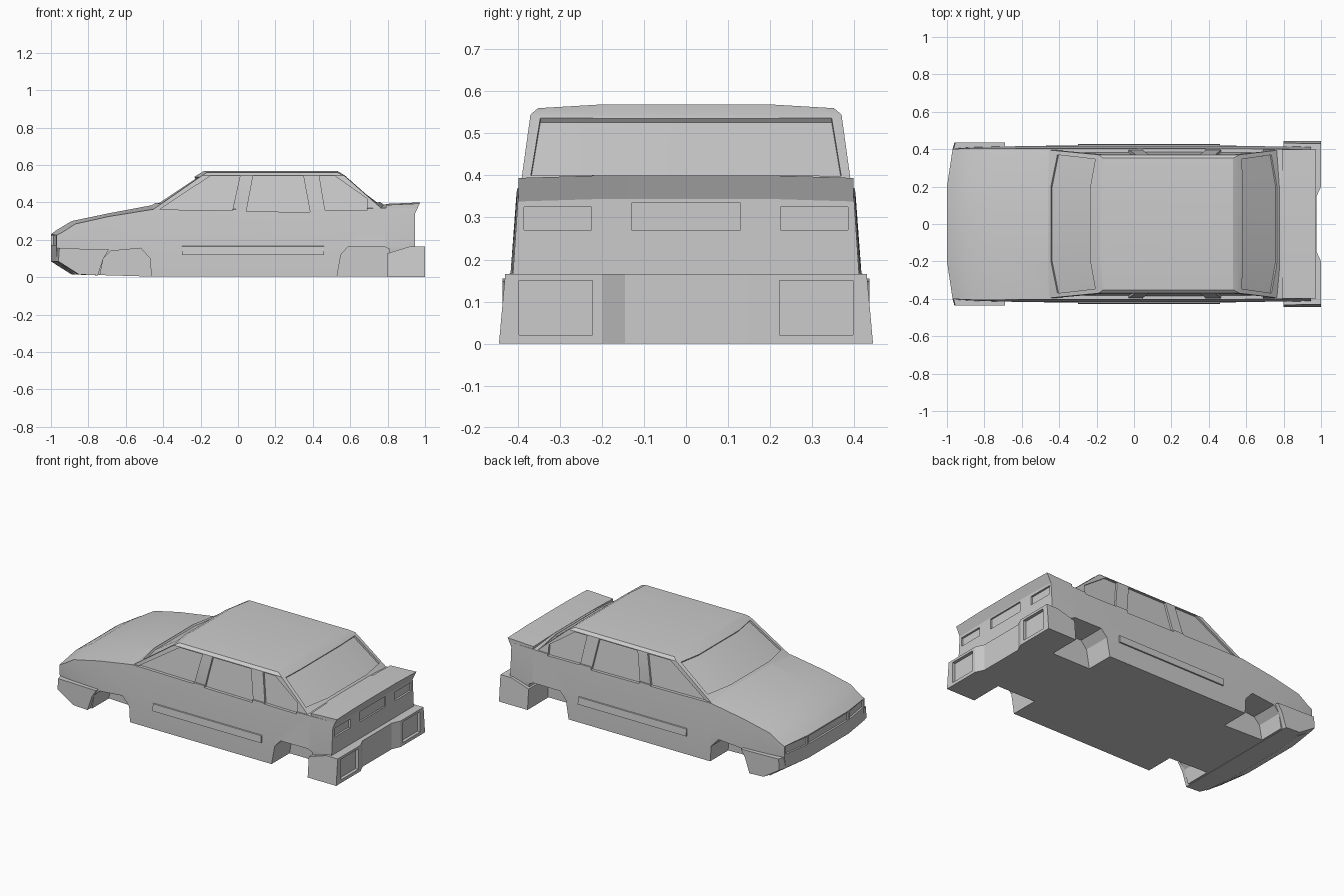
import bpy, bmesh, math
from mathutils import Vector

if "Cube" in bpy.data.objects:
    bpy.data.objects.remove(bpy.data.objects["Cube"])

paint = bpy.data.materials.new("grey_paint")
paint.diffuse_color = (0.6, 0.6, 0.6, 1)
paint.use_nodes = True
paint.node_tree.nodes["Principled BSDF"].inputs["Base Color"].default_value = paint.diffuse_color


def loft(name, rings, caps=None):
    """Closed solid through equal-length rings of 3D points."""
    bm = bmesh.new()
    rows = [[bm.verts.new(p) for p in r] for r in rings]
    n = len(rows[0])
    for a, b in zip(rows, rows[1:]):
        for i in range(n):
            j = (i + 1) % n
            bm.faces.new((a[i], a[j], b[j], b[i]))
    if caps is None:
        caps = [range(n)] if n % 2 else [(i, i + 1, n - 2 - i, n - 1 - i) for i in range(n // 2 - 1)]
    for row in (rows[0], rows[-1]):
        for c in caps:
            bm.faces.new([row[i] for i in c])
    bmesh.ops.recalc_face_normals(bm, faces=bm.faces)
    me = bpy.data.meshes.new(name)
    bm.to_mesh(me)
    bm.free()
    me.materials.append(paint)
    ob = bpy.data.objects.new(name, me)
    bpy.context.collection.objects.link(ob)
    return ob


def prism(name, pts, vec):
    pts = [Vector(p) for p in pts]
    return loft(name, [pts, [p + Vector(vec) for p in pts]])


def box(name, x0, x1, y0, y1, z0, z1):
    return prism(name, [(x0, y0, z0), (x1, y0, z0), (x1, y1, z0), (x0, y1, z0)], (0, 0, z1 - z0))


def boolean(target, other, op='DIFFERENCE'):
    """Apply a boolean and remove the helper."""
    m = target.modifiers.new("bool", 'BOOLEAN')
    m.operation, m.solver, m.object = op, 'EXACT', other
    deps = bpy.context.evaluated_depsgraph_get()
    me = bpy.data.meshes.new_from_object(target.evaluated_get(deps))
    target.modifiers.clear()
    target.data = me
    bpy.data.objects.remove(other)


def lerp(a, b, t):
    return a + (b - a) * t


# Lower body: x, bottom z, bottom half width, mid width, shoulder width, shoulder z, top z, corner sweep
sections = [
    (-1.00, .090, .39, .40, .400, .225, .230, .03),
    (-0.97, .065, .39, .405, .402, .240, .252, .03),
    (-0.89, .015, .40, .41, .405, .285, .300, .02),
    (-0.69, .010, .41, .415, .405, .325, .342, 0),
    (-0.46, .003, .42, .418, .403, .362, .385, 0),
    (0.53, .003, .42, .418, .402, .365, .385, 0),
    (0.79, .003, .41, .415, .401, .370, .390, 0),
    (0.945, .010, .40, .412, .398, .370, .385, 0),
]
rings = []
for x, zb, wb, wm, ws, zs, zt, bow in sections:
    half = [(.2, zb), (wb, zb), (wm, .16), (ws, zs), (.2, zt)]
    ring = [(-wb, zb), (-.2, zb)] + half + [(-.2, zt), (-ws, zs), (-wm, .16)]
    rings.append([(x + bow * (abs(y) - .2) / .2, y, z) for y, z in ring])
body = loft("car_body", rings, [(1, 2, 6, 7), (2, 3, 4, 5, 6), (0, 1, 7, 8, 9)])

# Cabin: front centre x, front corner x, rear corner x, rear centre x, half width, corner z, centre z
rings = []
for fc, fk, rk, rc, w, zk, zc in [
    (-.565, -.525, .84, .877, .392, .315, .315),
    (-.49, -.45, .77, .81, .395, .365, .365),
    (-.22, -.19, .565, .57, .370, .545, .545),
    (-.18, -.165, .53, .53, .352, .560, .569),
]:
    rings.append([(fc, -.2, zc), (fc, .2, zc), (fk, w, zk), (rk, w, zk),
                  (rc, .2, zc), (rc, -.2, zc), (rk, -w, zk), (fk, -w, zk)])
cabin = loft("cabin", rings, [(0, 1, 4, 5), (1, 2, 3, 4), (0, 5, 6, 7)])
boolean(body, cabin, 'UNION')

# Side windows, wheel wells, headlights and tail lights on both sides
windows = [
    [(-.42, .362), (-.03, .357), (.01, .54), (-.15, .54)],
    [(.045, .352), (.385, .348), (.35, .54), (.08, .54)],
    [(.465, .360), (.69, .357), (.69, .42), (.52, .54), (.435, .54)],
]
wells = [
    [(-.75, -.05), (-.72, .10), (-.68, .14), (-.52, .155), (-.47, .10), (-.46, -.05)],
    [(.52, -.05), (.55, .12), (.59, .165), (.78, .165), (.81, .15), (.81, -.05)],
]
for s in (-1, 1):
    for w in windows:
        pts = [(x, s * (.395 - .14 * (z - .365) - .013), z) for x, z in w]
        boolean(body, prism("window_cutter", pts, (0, s * .3, 0)))
    for w in wells:
        boolean(body, prism("well_cutter", [(x, s * .24, z) for x, z in w], (0, s * .4, 0)))
    lamp = [(-1.1, s * .21, .172), (-.987, s * .21, .172), (-.960, s * .385, .172), (-1.1, s * .385, .172)]
    boolean(body, prism("headlight_cutter", lamp, (0, 0, .05)))
    ya, yb = sorted((s * .225, s * .385))
    boolean(body, box("tail_light_cutter", .933, 1.1, ya, yb, .27, .325))


# Windshield and rear window recesses
def glass(c, k, t0, t1, normal):
    n = Vector(normal).normalized()

    def row(t):
        w, edge, z = lerp(.395, .37, t), lerp(.375, .345, t), lerp(.365, .545, t)
        cx, kx = lerp(*c, t), lerp(*k, t)
        return [Vector((cx + (kx - cx) * (abs(y) - .2) / (w - .2), y, z)) for y in (-edge, -.2, .2, edge)]
    pts = [p - n * .012 for p in row(t0) + row(t1)[::-1]]
    boolean(body, prism("glass_cutter", pts, n * .1))


glass((-.49, -.22), (-.45, -.19), .17, .95, (-.18, 0, .27))
glass((.81, .57), (.77, .565), .19, .95, (.18, 0, .24))

# Grille and rear plate recesses
boolean(body, box("grille_cutter", -1.1, -.988, -.195, .195, .172, .222))
boolean(body, box("plate_cutter", .935, 1.1, -.13, .13, .27, .335))

# Trunk lid with overhanging lip
lip_profile = [(.79, .34), (.943, .34), (.972, .40), (.79, .392)]
lip = loft("trunk_lip", [[(x, y, z - dz) for x, z in lip_profile]
                         for y, dz in ((-.398, .006), (-.2, 0), (.2, 0), (.398, .006))])

# Front bumper, swept back at the corners
profile = [(-.995, .155), (-1, .085), (-.89, .015), (-.75, .010), (-.72, .10), (-.69, .148)]
front_bumper = loft("front_bumper", [
    [(x + (dx if x < -.88 else 0), y, z) for x, z in profile]
    for y, dx in ((-.437, .04), (-.40, .03), (-.2, 0), (.2, 0), (.40, .03), (.437, .04))])

# Rear bumper with centre notch and two square pockets
profile = [(.80, 0), (1, 0), (1, .165), (.92, .165), (.80, .128)]
rear_bumper = loft("rear_bumper", [[(x, s * (.445 - .09 * z), z) for x, z in profile] for s in (-1, 1)])
notch = [(.975, -.145, -.1), (1.025, -.255, -.1), (1.025, .255, -.1), (.975, .145, -.1)]
boolean(rear_bumper, prism("notch_cutter", notch, (0, 0, .4)))
for y in (-.31, .31):
    boolean(rear_bumper, box("pocket_cutter", .98, 1.1, y - .087, y + .087, .02, .15))

# Door mouldings
mouldings = [prism("door_moulding", [(-.3, s * .40, .12), (-.3, s * .428, .12), (-.3, s * .424, .165),
                                     (-.3, s * .40, .172)], (.76, 0, 0)) for s in (-1, 1)]

# Smooth shading with crisp edges
for ob in [body, lip, front_bumper, rear_bumper] + mouldings:
    bpy.ops.object.select_all(action='DESELECT')
    ob.select_set(True)
    bpy.context.view_layer.objects.active = ob
    bpy.ops.object.shade_smooth_by_angle(angle=math.radians(20))
